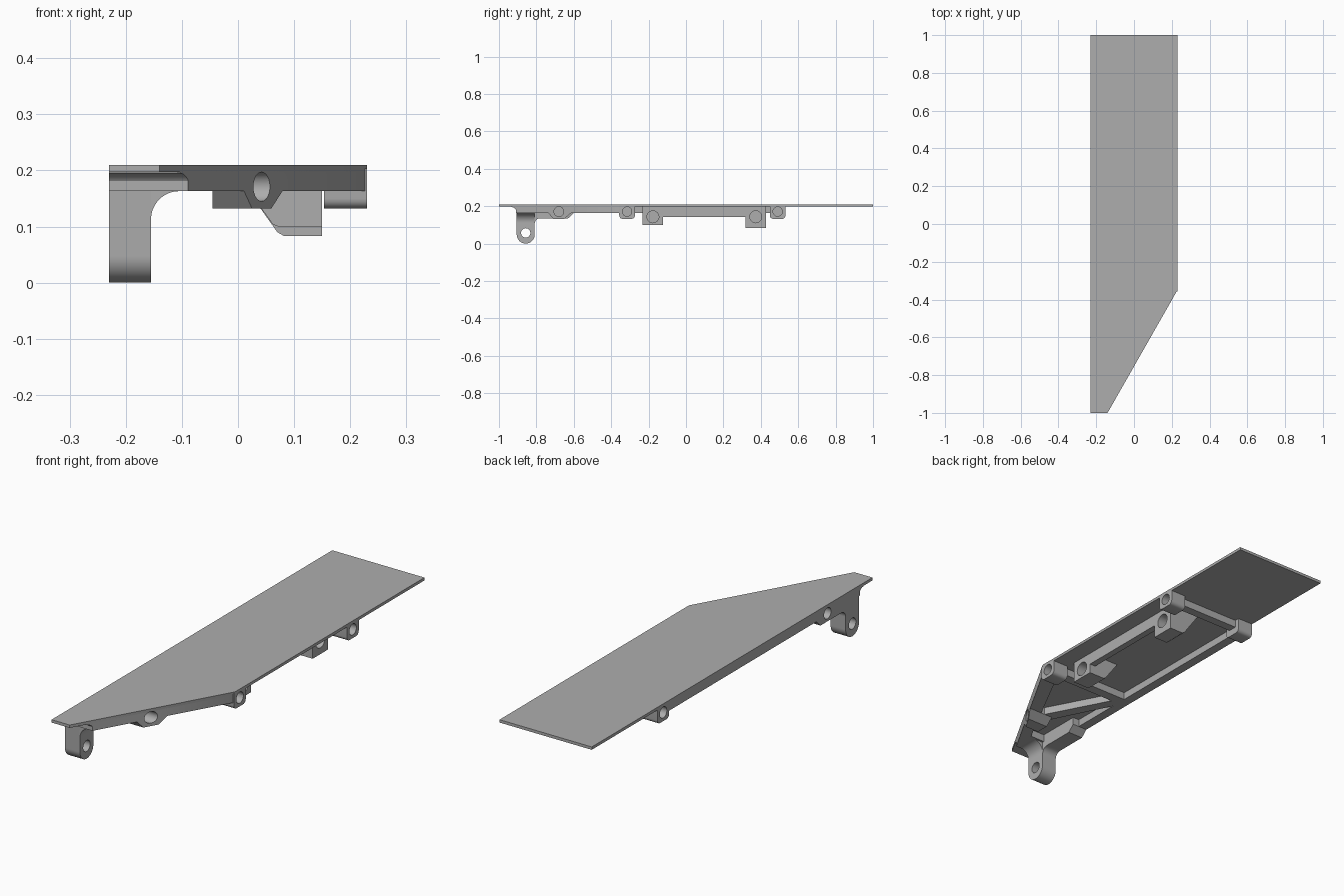
import bpy, bmesh, math
from mathutils import Matrix

cube = bpy.data.objects.get("Cube")
if cube:
    bpy.data.objects.remove(cube, do_unlink=True)

grey = bpy.data.materials.new("plain grey")
grey.use_nodes = True
grey.diffuse_color = (0.42, 0.42, 0.42, 1)
grey.node_tree.nodes["Principled BSDF"].inputs["Base Color"].default_value = (0.42, 0.42, 0.42, 1)

W = 0.23        # half width of the plate
RIM = 0.163     # underside of the ribs
TOP = 0.203     # ribs run a little way into the plate
parts = {}


def slant_x(y):
    """x of the slanted plate edge at a given y"""
    return -0.14 + (y + 1) * 0.37 / 0.65


def arc(cx, cy, r, a0, a1, n=12):
    angles = [math.radians(a0 + (a1 - a0) * i / n) for i in range(n + 1)]
    return [(cx + r * math.cos(a), cy + r * math.sin(a)) for a in angles]


def place(axis, p, d):
    return {"x": (d, p[0], p[1]), "y": (p[0], d, p[1]), "z": (p[0], p[1], d)}[axis]


def prism(name, pts, axis, a, b, to_slant=False):
    """Extrude a closed profile along an axis, optionally up to the slanted edge"""
    bm = bmesh.new()
    low = [bm.verts.new(place(axis, p, a)) for p in pts]
    high = [bm.verts.new(place(axis, p, slant_x(p[0]) if to_slant else b)) for p in pts]
    bm.faces.new(low)
    bm.faces.new(high)
    for i in range(len(pts)):
        j = (i + 1) % len(pts)
        bm.faces.new((low[i], low[j], high[j], high[i]))
    bmesh.ops.recalc_face_normals(bm, faces=bm.faces)
    mesh = bpy.data.meshes.new(name)
    bm.to_mesh(mesh)
    bm.free()
    mesh.materials.append(grey)
    ob = bpy.data.objects.new(name, mesh)
    bpy.context.collection.objects.link(ob)
    parts[name] = ob
    return ob


def rect(a0, a1, b0, b1):
    return [(a0, b0), (a1, b0), (a1, b1), (a0, b1)]


def drill(names, x0, x1, y, z, r):
    """Cut a round hole along x through the named parts"""
    cutter = prism("hole_cutter", arc(y, z, r, 0, 345, 23), "x", x0, x1)
    del parts["hole_cutter"]
    cutter.hide_render = True
    for n in names:
        ob = parts[n]
        mod = ob.modifiers.new("hole", "BOOLEAN")
        mod.operation = "DIFFERENCE"
        mod.solver = "EXACT"
        mod.object = cutter
        bpy.context.view_layer.objects.active = ob
        bpy.ops.object.modifier_apply(modifier=mod.name)
    bpy.data.objects.remove(cutter, do_unlink=True)


# Top plate with one cut corner
prism("top_plate", [(-W, -1), (-0.14, -1), (W, -0.35), (W, 1), (-W, 1)], "z", 0.197, 0.21)

# Ribs under the plate
prism("side_rib", rect(-W, -0.187, -0.85, 0.51), "z", RIM, TOP)
prism("slanted_rib", [(slant_x(-0.91), -0.91), (W, -0.35), (W, -0.3), (0.18, -0.3),
                      (slant_x(-0.91) - 0.05, -0.91)], "z", RIM, TOP)
prism("rear_cross_rib", rect(-W, W, 0.47, 0.51), "z", RIM, TOP)
prism("middle_cross_rib", rect(-W, W, -0.335, -0.29), "z", RIM, TOP)
prism("diagonal_rib", [(-0.02, -0.7), (0.02, -0.66), (-0.17, -0.3), (-0.21, -0.32)], "z", RIM, TOP)
prism("front_web", [(-W, -0.91), (slant_x(-0.91), -0.91), (slant_x(-0.8), -0.8), (-W, -0.8)],
      "z", RIM, TOP)
# Curved lead-in where the ribs meet the front lip
prism("front_fillet", [(-0.935, 0.2)] + arc(-0.935, 0.165, 0.03, 90, 0) + [(-0.89, RIM), (-0.89, 0.2)],
      "x", -W, 0, to_slant=True)

# Hinge lug with the pad behind it
lug = ([(-0.935, 0.2)] + arc(-0.935, 0.165, 0.03, 90, 0)
       + arc(-0.857, 0.048, 0.048, 180, 360, 24)
       + arc(-0.779, 0.105, 0.03, 180, 90)
       + [(-0.63, 0.135), (-0.6, RIM), (-0.6, 0.2)])
prism("hinge_lug", lug, "x", -W, -0.155)
prism("lug_fillet", [(-0.16, 0.19), (-0.16, 0.11)] + arc(-0.105, 0.113, 0.05, 180, 90) + [(-0.105, 0.19)],
      "y", -0.905, -0.809)


# Bosses that take the side pins
def boss_profile(y):
    return ([(y - 0.042, TOP)] + arc(y - 0.024, 0.15, 0.018, 180, 270, 5)
            + arc(y + 0.024, 0.15, 0.018, 270, 360, 5) + [(y + 0.042, TOP)])


prism("middle_boss", boss_profile(-0.315), "x", 0.153, W)
prism("rear_left_boss", boss_profile(0.49), "x", 0.153, W)
prism("rear_right_boss", boss_profile(0.49), "x", -W, -0.153)
prism("slanted_boss", [(-0.735, TOP), (-0.735, RIM), (-0.71, 0.132), (-0.65, 0.132),
                       (-0.615, RIM), (-0.615, TOP)], "x", -0.045, 0, to_slant=True)

# Latch bar with a wedge block at each end
prism("latch_bar", rect(-0.2, 0.4, 0.143, TOP), "x", 0.12, 0.15)
prism("front_latch_block", [(0.15, TOP), (0.15, 0.1), (0.072, 0.1), (0.062, 0.104), (-0.01, TOP)],
      "y", -0.232, -0.122)
prism("rear_latch_block", [(0.15, TOP), (0.15, 0.083), (0.082, 0.083), (0.07, 0.09), (-0.01, TOP)],
      "y", 0.318, 0.428)

# Pin holes
drill(["hinge_lug"], -0.3, -0.1, -0.857, 0.057, 0.025)
drill(["hinge_lug", "side_rib"], -0.3, -0.18, -0.68, 0.171, 0.025)
drill(["slanted_boss", "slanted_rib", "diagonal_rib"], -0.01, 0.2, -0.68, 0.171, 0.026)
drill(["middle_boss", "middle_cross_rib", "slanted_rib"], 0.18, 0.3, -0.315, 0.171, 0.025)
drill(["rear_left_boss", "rear_cross_rib"], 0.18, 0.3, 0.49, 0.171, 0.025)
drill(["rear_right_boss", "rear_cross_rib", "side_rib"], -0.3, -0.18, 0.49, 0.171, 0.025)
drill(["front_latch_block", "latch_bar"], 0.1, 0.2, -0.177, 0.143, 0.032)
drill(["rear_latch_block", "latch_bar"], 0.1, 0.2, 0.373, 0.143, 0.032)

# Smooth the curved faces and keep the edges sharp
bpy.ops.object.select_all(action="DESELECT")
for ob in parts.values():
    ob.select_set(True)
bpy.context.view_layer.objects.active = parts["top_plate"]
bpy.ops.object.shade_smooth_by_angle(angle=math.radians(30))
